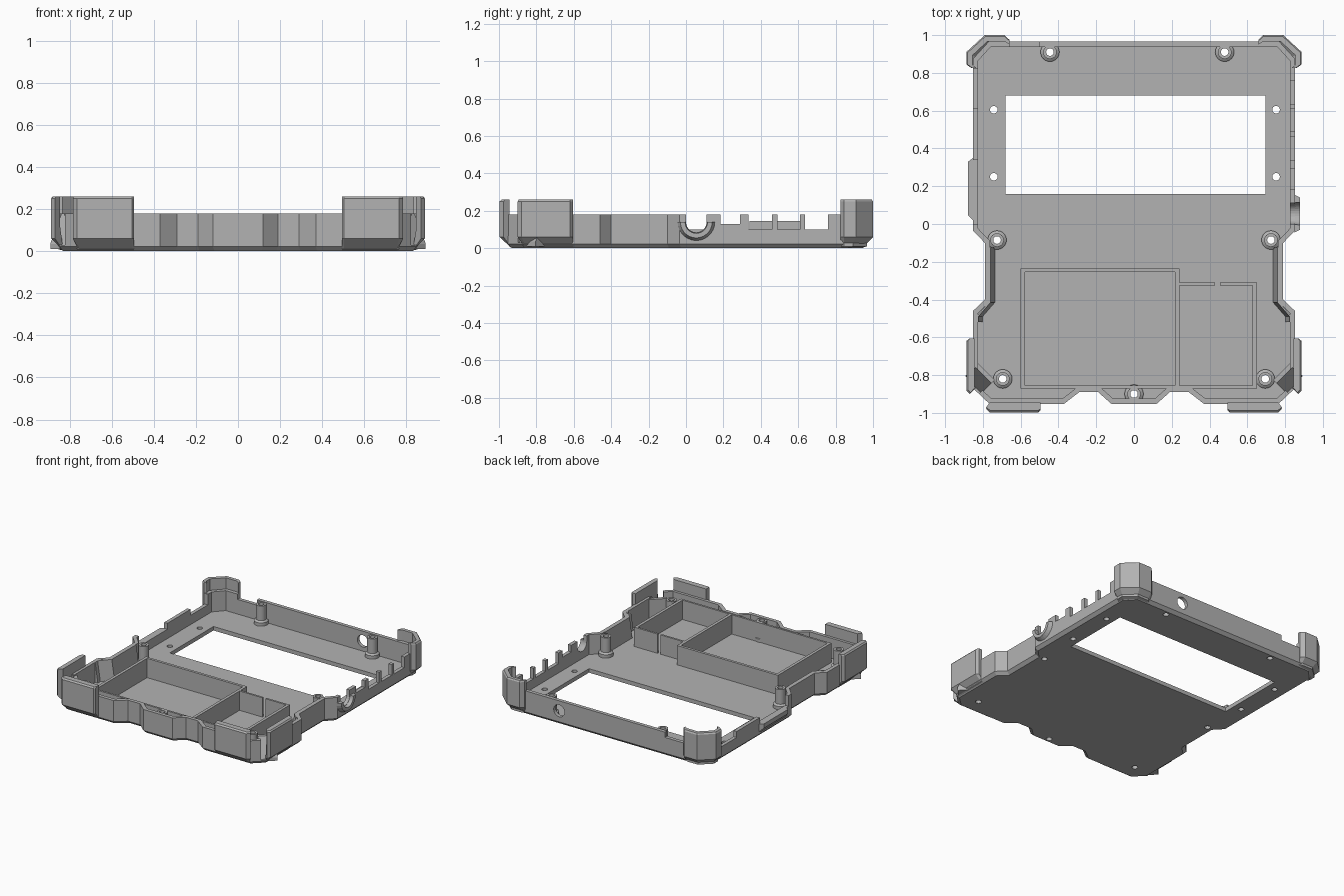
import bpy, bmesh, math
from mathutils import Vector, Matrix

cube = bpy.data.objects.get("Cube")
if cube:
    bpy.data.objects.remove(cube, do_unlink=True)

GREY = (0.45, 0.45, 0.45, 1)
mat = bpy.data.materials.new("plain grey")
mat.use_nodes = True
mat.diffuse_color = GREY
mat.node_tree.nodes["Principled BSDF"].inputs["Base Color"].default_value = GREY

FLOOR, RIM, TOP, WALL = 0.03, 0.18, 0.26, 0.027


def finish(name, bm):
    bmesh.ops.recalc_face_normals(bm, faces=bm.faces)
    me = bpy.data.meshes.new(name)
    bm.to_mesh(me)
    bm.free()
    me.materials.append(mat)
    ob = bpy.data.objects.new(name, me)
    bpy.context.collection.objects.link(ob)
    return ob


def loft(name, sections):
    """Skin closed cross-sections, with a cap at both ends."""
    bm = bmesh.new()
    rings = [[bm.verts.new(p) for p in s] for s in sections]
    for a, b in zip(rings, rings[1:]):
        for i in range(len(a)):
            j = (i + 1) % len(a)
            bm.faces.new((a[i], a[j], b[j], b[i]))
    bm.faces.new(rings[0])
    bm.faces.new(rings[-1])
    return finish(name, bm)


def box(name, x0, x1, y0, y1, z0, z1):
    return loft(name, [[(x0, y0, z), (x1, y0, z), (x1, y1, z), (x0, y1, z)] for z in (z0, z1)])


def rod(name, centre, radius, depth, axis="Z", sides=24):
    bm = bmesh.new()
    bmesh.ops.create_cone(bm, cap_ends=True, segments=sides, radius1=radius, radius2=radius, depth=depth)
    turn = {"Z": Matrix(), "X": Matrix.Rotation(math.pi / 2, 4, "Y"), "Y": Matrix.Rotation(math.pi / 2, 4, "X")}[axis]
    bm.transform(Matrix.Translation(centre) @ turn)
    return finish(name, bm)


def cut(target, cutter):
    mod = target.modifiers.new("cut", "BOOLEAN")
    mod.operation = "DIFFERENCE"
    mod.solver = "EXACT"
    mod.object = cutter
    with bpy.context.temp_override(object=target, active_object=target, selected_objects=[target]):
        bpy.ops.object.modifier_apply(modifier=mod.name)
    bpy.data.objects.remove(cutter, do_unlink=True)


def inset(points, d):
    """Mitred inward offset of a counter-clockwise outline."""
    out = []
    for i, p in enumerate(points):
        p = Vector(p)
        a = (p - Vector(points[i - 1])).normalized()
        b = (Vector(points[(i + 1) % len(points)]) - p).normalized()
        na, nb = Vector((-a.y, a.x)), Vector((-b.y, b.x))
        out.append(p + (na + nb) * d / (1 + na.dot(nb)))
    return out


def at(points, z):
    return [(p[0], p[1], z) for p in points]


# Tray shell with chamfered underside
half = [(0.12, -0.952), (0.19, -0.89), (0.29, -0.89), (0.37, -0.952), (0.765, -0.952), (0.852, -0.87),
        (0.852, -0.46), (0.79, -0.4), (0.79, -0.1), (0.852, -0.035), (0.852, 0.875), (0.77, 0.965)]
outline = half + [(-x, y) for x, y in reversed(half)]
inner = inset(outline, WALL)
tray = loft("tray", [at(inset(outline, 0.022), 0), at(outline, 0.022), at(outline, RIM),
                     at(inner, RIM), at(inner, FLOOR)])

# Screen opening
cut(tray, box("cutter", -0.68, 0.695, 0.16, 0.68, -0.1, 0.1))

# Notches in the left wall, the right wall and the back wall
for y0, y1, z in [(0.185, 0.29, 0.13), (0.335, 0.46, 0.1), (0.49, 0.61, 0.1), (0.635, 0.76, 0.1)]:
    cut(tray, box("cutter", 0.8, 0.9, y0, y1, z, 0.3))
for y0, y1, z in [(0.0, 0.34, 0.1), (0.335, 0.62, 0.145), (0.615, 0.82, 0.1)]:
    cut(tray, box("cutter", -0.9, -0.8, y0, y1, z, 0.3))
cut(tray, box("cutter", -0.66, -0.5, 0.92, 1.0, 0.14, 0.3))
cut(tray, rod("cutter", (0.38, 0.95, 0.105), 0.045, 0.2, "Y"))

# Port opening in the left wall with a half-round collar
PORT_Y, PORT_Z = 0.055, 0.14
cut(tray, rod("cutter", (0.85, PORT_Y, PORT_Z), 0.055, 0.2, "X"))
cut(tray, box("cutter", 0.8, 0.9, PORT_Y - 0.055, PORT_Y + 0.055, PORT_Z, 0.3))
arc = [math.pi + math.pi * i / 14 for i in range(15)]
loft("port_collar", [[(x, PORT_Y + r * math.cos(a), PORT_Z + r * math.sin(a))
                      for x, r in ((0.84, 0.057), (0.88, 0.06), (0.88, 0.085), (0.85, 0.1))] for a in arc])

# Raised guard on the right wall
loft("side_guard", [[(-0.84, y, 0.02), (-0.84 - d, y, 0.03 + d), (-0.84 - d, y, 0.1), (-0.84, y, 0.1)]
                    for y, d in ((0.02, 0.012), (0.045, 0.038), (0.33, 0.038), (0.35, 0.012))])

# Screw posts on collars, with holes through the floor
posts = [(-0.445, 0.91), (0.48, 0.91), (-0.725, -0.085), (0.725, -0.085),
         (-0.695, -0.82), (0.695, -0.82), (0, -0.9)]
for i, (x, y) in enumerate(posts):
    bm_profile = [(0.02, 0.02), (0.05, 0.02), (0.05, 0.055), (0.036, 0.065), (0.036, 0.175), (0.02, 0.175)]
    bm = bmesh.new()
    n = 24
    rings = [[bm.verts.new((x + r * math.cos(2 * math.pi * k / n), y + r * math.sin(2 * math.pi * k / n), z))
              for r, z in bm_profile] for k in range(n)]
    for k in range(n):
        a, b = rings[k], rings[(k + 1) % n]
        for j in range(len(a)):
            m = (j + 1) % len(a)
            bm.faces.new((a[j], a[m], b[m], b[j]))
    post = finish(f"screw_post_{i + 1}", bm)
    with bpy.context.temp_override(object=post, active_object=post, selected_objects=[post],
                                   selected_editable_objects=[post]):
        bpy.ops.object.shade_smooth_by_angle(angle=math.radians(30))
    cut(tray, rod("cutter", (x, y, 0), 0.0205, 0.1))

# Small screen mounting holes
for x in (-0.742, 0.752):
    for y in (0.25, 0.605):
        cut(tray, rod("cutter", (x, y, 0), 0.02, 0.1))


def bumper(name, outer, back, side, foot):
    """Tall guard with a sloped foot, following an outer and an inner path."""
    loft(name, [[(side * b[0], b[1], 0.01), (side * f[0], f[1], 0.003), (side * o[0], o[1], 0.06),
                 (side * o[0], o[1], TOP - 0.01), (side * (o[0] * 0.8 + b[0] * 0.2), o[1] * 0.8 + b[1] * 0.2, TOP),
                 (side * b[0], b[1], TOP)] for o, b, f in zip(outer, back, foot)])


def corner_prism(name, section, side, width):
    """Extrude a (distance, height) section across a front corner diagonal."""
    s = math.sqrt(0.5)
    return loft(name, [[(side * (d + t) * s, (t - d) * s, z) for d, z in section] for t in (-width, width)])


for side, word in ((1, "left"), (-1, "right")):
    # Back corner guard
    bumper(f"back_{word}_guard",
           [(0.66, 0.975), (0.685, 1.0), (0.79, 1.0), (0.888, 0.91), (0.888, 0.845), (0.86, 0.825)],
           [(0.66, 0.95), (0.685, 0.967), (0.775, 0.967), (0.856, 0.892), (0.856, 0.845), (0.835, 0.825)], side,
           [(0.66, 0.945), (0.685, 0.943), (0.765, 0.943), (0.83, 0.88), (0.83, 0.845), (0.83, 0.825)])
    # Front guard and side guard beside the open corner
    bumper(f"front_{word}_guard", [(0.495, -0.985), (0.505, -0.997), (0.765, -0.997), (0.785, -0.975)],
           [(0.495, -0.945), (0.505, -0.945), (0.755, -0.945), (0.765, -0.945)], side,
           [(0.495, -0.935), (0.505, -0.935), (0.75, -0.935), (0.755, -0.935)])
    bumper(f"side_{word}_guard", [(0.87, -0.605), (0.888, -0.62), (0.888, -0.88), (0.87, -0.9)],
           [(0.845, -0.605), (0.845, -0.62), (0.845, -0.86), (0.845, -0.87)], side,
           [(0.83, -0.605), (0.83, -0.62), (0.83, -0.855), (0.83, -0.86)])
    # Sloped ramp across the front corner
    cut(tray, corner_prism("cutter", [(1.12, 0.2), (1.205, 0.03), (1.4, 0.03), (1.4, 0.2)], side, 0.055))
    corner_prism(f"{word}_corner_ramp", [(1.105, 0.01), (1.2, 0.01), (1.2, 0.035), (1.13, 0.17), (1.105, 0.17)],
                 side, 0.062)
    # Sloped thickening inside the waist
    loft(f"{word}_waist_rib", [[(side * x, y, 0.02), (side * (x + 0.035), y, 0.02),
                                (side * (x + 0.035), y, RIM), (side * (x + 0.024), y, RIM)]
                               for x, y in ((0.735, -0.125), (0.735, -0.415), (0.8, -0.49), (0.8, -0.52))])

# Compartment walls: large bay and small bay with a cable gap
walls = [("large_bay_back", -0.6, 0.24, -0.255, -0.235), ("large_bay_front", -0.6, 0.24, -0.87, -0.855),
         ("large_bay_side", -0.6, -0.578, -0.87, -0.235), ("bay_divider", 0.218, 0.24, -0.87, -0.235),
         ("small_bay_side", 0.628, 0.65, -0.87, -0.31), ("small_bay_front", 0.24, 0.65, -0.87, -0.855),
         ("small_bay_back_inner", 0.24, 0.43, -0.325, -0.31), ("small_bay_back_outer", 0.455, 0.65, -0.325, -0.31)]
for name, x0, x1, y0, y1 in walls:
    box(name, x0, x1, y0, y1, 0.02, 0.175)
